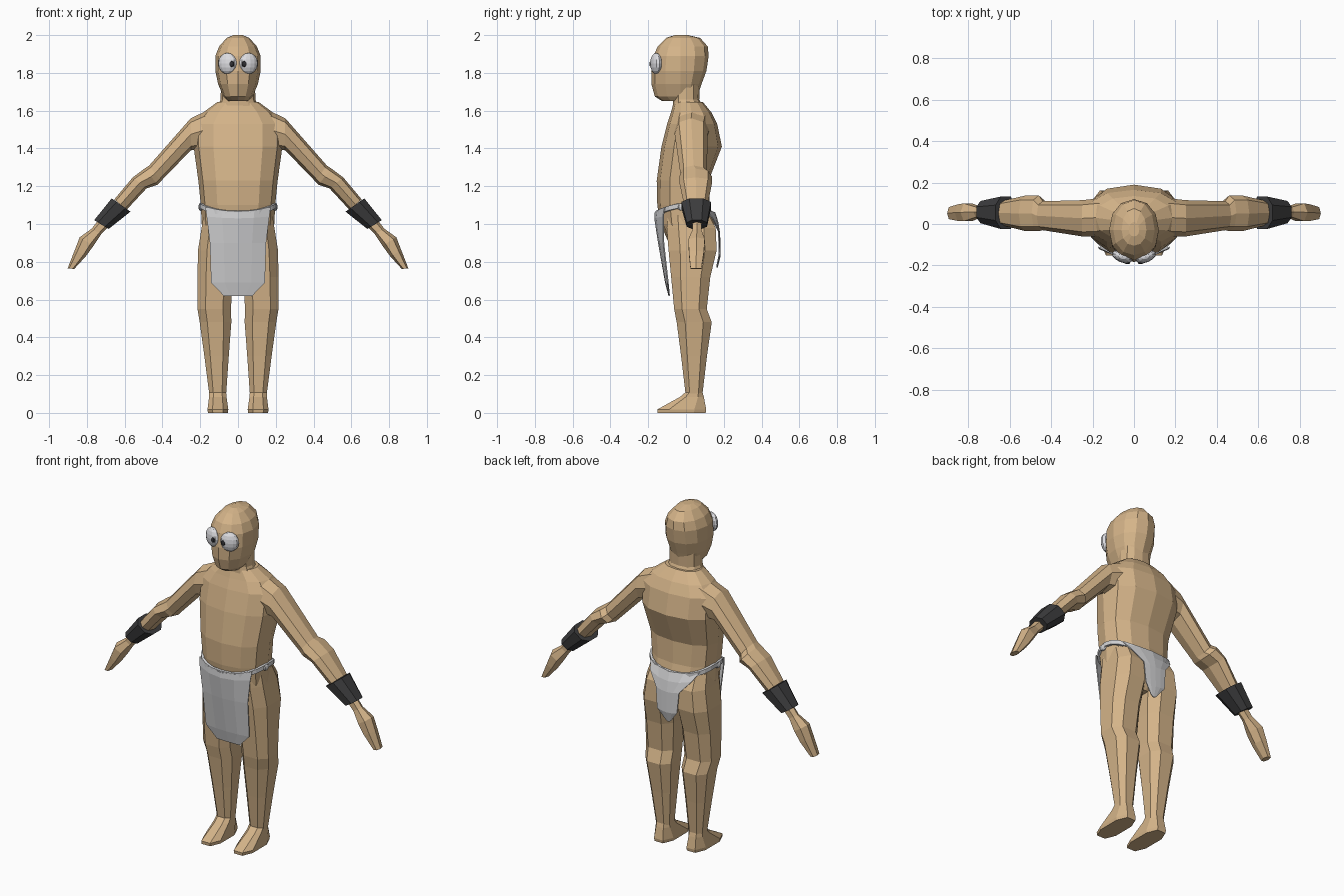
import bpy, bmesh, math
from mathutils import Vector


def material(name, rgb):
    m = bpy.data.materials.new(name)
    m.diffuse_color = (*rgb, 1)
    return m


SKIN = material("tan skin", (0.66, 0.455, 0.25))
CLOTH = material("pale cloth", (0.64, 0.64, 0.65))
DARK = material("dark leather", (0.045, 0.045, 0.047))
EYE = material("eye white", (0.72, 0.72, 0.75))
PUPIL = material("pupil", (0.03, 0.03, 0.035))


def finish(name, bm, mat):
    bmesh.ops.recalc_face_normals(bm, faces=bm.faces[:])
    me = bpy.data.meshes.new(name)
    bm.to_mesh(me)
    bm.free()
    me.materials.append(mat)
    ob = bpy.data.objects.new(name, me)
    bpy.context.collection.objects.link(ob)
    return ob


def loft(name, rings, mat, closed=False):
    """Skin a list of point rings; cap the ends, or join last to first."""
    bm = bmesh.new()
    vs = [[bm.verts.new(p) for p in r] for r in rings]
    n = len(vs[0])
    pairs = list(zip(vs, vs[1:])) + ([(vs[-1], vs[0])] if closed else [])
    for a, b in pairs:
        for i in range(n):
            j = (i + 1) % n
            bm.faces.new((a[i], a[j], b[j], b[i]))
    if not closed:
        bm.faces.new(vs[0])
        bm.faces.new(vs[-1])
    return finish(name, bm, mat)


def circle(n, e=1.0, turn=0.0):
    """Unit superellipse points; e below 1 is boxier."""
    pts = []
    for i in range(n):
        a = 2 * math.pi * (i + turn) / n
        c, s = math.cos(a), math.sin(a)
        pts.append((math.copysign(abs(c) ** e if abs(c) > 1e-6 else 0, c),
                    math.copysign(abs(s) ** e if abs(s) > 1e-6 else 0, s)))
    return pts


def body_ring(z, w, yf, yb, yc=0.0, n=12, e=0.85):
    return [(w * c, yc + (s * (yb - yc) if s > 0 else s * (yc - yf)), z)
            for c, s in circle(n, e)]


def limb_ring(side, top, bottom, y0, y1, n, turn=0.0):
    """Ring for an arm, spanning top to bottom in xz and y0 to y1."""
    t, b = Vector((top[0], 0, top[1])), Vector((bottom[0], 0, bottom[1]))
    out = []
    for c, s in circle(n, 0.85, turn):
        p = (t + b) / 2 + (t - b) / 2 * s
        out.append((side * p.x, (y0 + y1) / 2 + c * (y1 - y0) / 2, p.z))
    return out


def leg_ring(side, z, x0, x1, y0, y1):
    return [(side * ((x0 + x1) / 2 + c * (x1 - x0) / 2),
             (y0 + y1) / 2 + s * (y1 - y0) / 2, z) for c, s in circle(8, 0.75, 0.5)]


def ellipsoid(name, loc, scale, mat, turn=0.0, seg=12, rings=8):
    bm = bmesh.new()
    bmesh.ops.create_uvsphere(bm, u_segments=seg, v_segments=rings, radius=1)
    ob = finish(name, bm, mat)
    ob.location, ob.scale, ob.rotation_euler = loc, scale, (0, 0, turn)
    return ob


def panel(name, rows, mat):
    """Hanging cloth: rows of (centre z, edge z, half width, centre y, edge y)."""
    bm = bmesh.new()
    grid = []
    for zc, ze, hw, yc, ye in rows:
        grid.append([bm.verts.new((hw * u, yc + (ye - yc) * u * u, zc + (ze - zc) * u * u))
                     for u in (-1, -0.5, 0, 0.5, 1)])
    for a, b in zip(grid, grid[1:]):
        for i in range(4):
            bm.faces.new((a[i], a[i + 1], b[i + 1], b[i]))
    ob = finish(name, bm, mat)
    mod = ob.modifiers.new("thickness", "SOLIDIFY")
    mod.thickness, mod.offset = 0.006, 0
    return ob


# Torso and pelvis
loft("torso", [body_ring(*r) for r in (
    (0.84, 0.10, -0.06, 0.10), (0.92, 0.185, -0.10, 0.155), (1.0, 0.192, -0.135, 0.15),
    (1.10, 0.197, -0.152, 0.125), (1.23, 0.21, -0.155, 0.12), (1.41, 0.235, -0.13, 0.19, 0.02),
    (1.53, 0.235, -0.10, 0.165, 0.03), (1.59, 0.185, -0.08, 0.135, 0.03),
    (1.645, 0.11, -0.065, 0.09, 0.02))], SKIN)

# Neck and head
loft("neck", [body_ring(*r) for r in (
    (1.60, 0.115, -0.07, 0.10), (1.66, 0.092, -0.07, 0.07), (1.76, 0.09, -0.08, 0.075))], SKIN)
loft("head", [body_ring(*r, yc=-0.03, n=10 + 2, e=0.95) for r in (
    (1.65, 0.055, -0.125, 0.05), (1.675, 0.078, -0.165, 0.06), (1.74, 0.105, -0.183, 0.082),
    (1.81, 0.12, -0.184, 0.108), (1.89, 0.12, -0.172, 0.12), (1.94, 0.10, -0.15, 0.115),
    (1.985, 0.06, -0.105, 0.075), (2.0, 0.025, -0.06, 0.01))], SKIN)

for side, tag in ((-1, "left"), (1, "right")):
    # Eyes
    ellipsoid(f"{tag}_eye", (side * 0.056, -0.158, 1.85), (0.052, 0.028, 0.056), EYE, side * 0.35)
    ellipsoid(f"{tag}_pupil", (side * 0.034, -0.186, 1.847), (0.015, 0.008, 0.016),
              PUPIL, side * 0.2, 8, 6)

    # Arm, wrist guard and hand
    loft(f"{tag}_arm", [limb_ring(side, *r, 8) for r in (
        ((0.10, 1.63), (0.14, 1.40), -0.06, 0.13), ((0.25, 1.56), (0.25, 1.39), -0.06, 0.115),
        ((0.47, 1.31), (0.41, 1.225), -0.03, 0.11), ((0.495, 1.293), (0.425, 1.208), -0.035, 0.138),
        ((0.557, 1.247), (0.485, 1.188), -0.035, 0.138),
        ((0.655, 1.13), (0.59, 1.075), -0.01, 0.115))], SKIN)
    loft(f"{tag}_wrist_guard", [limb_ring(side, *r, 8, 0.5) for r in (
        ((0.672, 1.138), (0.566, 1.063), -0.03, 0.138),
        ((0.764, 1.022), (0.682, 0.972), 0.0, 0.115))], DARK)
    loft(f"{tag}_hand", [limb_ring(side, *r, 6, 0.5) for r in (
        ((0.74, 1.02), (0.69, 0.98), 0.03, 0.085), ((0.775, 0.975), (0.725, 0.945), 0.03, 0.085),
        ((0.838, 0.93), (0.765, 0.885), 0.008, 0.105), ((0.865, 0.86), (0.805, 0.83), 0.01, 0.10),
        ((0.902, 0.765), (0.867, 0.762), 0.02, 0.085))], SKIN)

    # Leg and foot
    loft(f"{tag}_leg", [leg_ring(side, *r) for r in (
        (1.06, 0.02, 0.185, -0.10, 0.12), (0.98, 0.01, 0.198, -0.11, 0.165),
        (0.86, 0.008, 0.218, -0.10, 0.17), (0.72, 0.022, 0.22, -0.085, 0.135),
        (0.55, 0.032, 0.22, -0.068, 0.115), (0.48, 0.03, 0.208, -0.055, 0.142),
        (0.30, 0.045, 0.182, -0.03, 0.115), (0.10, 0.06, 0.155, -0.005, 0.09))], SKIN)
    loft(f"{tag}_foot", [leg_ring(side, *r) for r in (
        (0.11, 0.06, 0.155, -0.005, 0.09), (0.085, 0.058, 0.156, -0.035, 0.098),
        (0.018, 0.048, 0.165, -0.16, 0.115), (0.0, 0.05, 0.162, -0.158, 0.112))], SKIN)

    # Knot at the hip
    ellipsoid(f"{tag}_waist_knot", (side * 0.197, -0.02, 1.09), (0.013, 0.025, 0.02), CLOTH, 0, 8, 6)

# Waistband, dipping at front and back
band = []
for c, s in circle(24, 0.85):
    z = 1.098 - (0.042 if s < 0 else 0.05) * s * s
    band.append([(c * (0.193 + o), s * ((0.15 if s < 0 else 0.137) + o), z + h)
                 for o, h in ((0, -0.014), (0.012, -0.012), (0.012, 0.012), (0, 0.014))])
loft("waistband", band, CLOTH, closed=True)

# Loincloth panels
panel("front_cloth", (
    (1.06, 1.09, 0.172, -0.163, -0.112), (1.03, 1.04, 0.165, -0.165, -0.12),
    (0.90, 0.90, 0.148, -0.145, -0.118), (0.69, 0.69, 0.142, -0.108, -0.095),
    (0.62, 0.62, 0.075, -0.09, -0.088)), CLOTH)
panel("back_cloth", (
    (1.06, 1.085, 0.165, 0.152, 0.095), (1.01, 1.03, 0.135, 0.168, 0.14),
    (0.95, 0.96, 0.075, 0.178, 0.172), (0.83, 0.84, 0.065, 0.18, 0.176),
    (0.77, 0.785, 0.022, 0.165, 0.165)), CLOTH)
